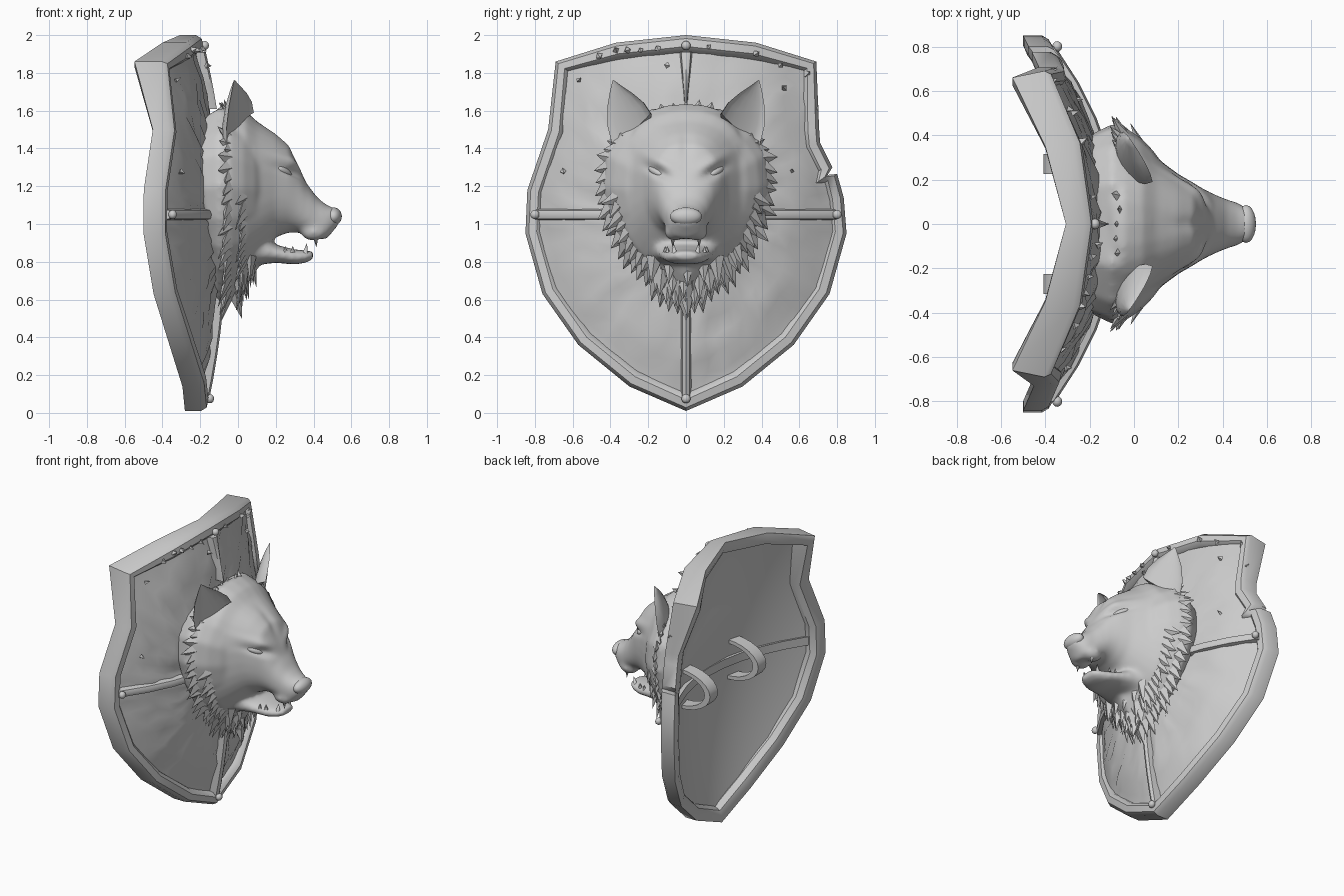
import bpy, bmesh, math, random
from mathutils import Vector, Matrix

if "Cube" in bpy.data.objects:
    bpy.data.objects.remove(bpy.data.objects["Cube"])
random.seed(4)
U = random.uniform


def finish(bm, name, angle=35):
    bmesh.ops.recalc_face_normals(bm, faces=bm.faces[:])
    me = bpy.data.meshes.new(name)
    bm.to_mesh(me)
    bm.free()
    ob = bpy.data.objects.new(name, me)
    bpy.context.collection.objects.link(ob)
    bpy.ops.object.select_all(action='DESELECT')
    ob.select_set(True)
    bpy.context.view_layer.objects.active = ob
    bpy.ops.object.shade_smooth_by_angle(angle=math.radians(angle))
    return ob


def loft(bm, rings, ring_loop=False):
    vs = [[bm.verts.new(p) for p in r] for r in rings]
    n = len(vs[0])
    for a, b in zip(vs, vs[1:] + ([vs[0]] if ring_loop else [])):
        for i in range(n):
            j = (i + 1) % n
            bm.faces.new((a[i], a[j], b[j], b[i]))
    if not ring_loop:
        bm.faces.new(vs[0])
        bm.faces.new(vs[-1])


def blob(bm, c, r, tilt=0, turn=0):
    m = (Matrix.Translation(c) @ Matrix.Rotation(turn, 4, 'Z') @ Matrix.Rotation(tilt, 4, 'X')
         @ Matrix.Diagonal((*r, 1)))
    bmesh.ops.create_icosphere(bm, subdivisions=3, radius=1, matrix=m)


def spike(bm, base, tip, r, sides=4, flat=1):
    base, tip = Vector(base), Vector(tip)
    d = (tip - base).normalized()
    u = d.cross(Vector((1, 0, 0))) if abs(d.x) < .95 else d.cross(Vector((0, 1, 0)))
    u.normalize()
    w = d.cross(u) * flat
    ring = [bm.verts.new(base + r * (u * math.cos(a) + w * math.sin(a)))
            for a in [2 * math.pi * i / sides for i in range(sides)]]
    t = bm.verts.new(tip)
    for i in range(sides):
        bm.faces.new((ring[i], ring[(i + 1) % sides], t))
    bm.faces.new(ring)


def resample(pts, k):
    return [(a[0] + (b[0] - a[0]) * i / k, a[1] + (b[1] - a[1]) * i / k)
            for a, b in zip(pts, pts[1:] + pts[:1]) for i in range(k)]


def face_x(y, z):  # curved front surface of the shield
    return -0.06 - 0.12 * (z - 0.95) ** 2 - 0.45 * y * y


# shield outline in (y, z); the right edge carries a battle notch
lower = [(.85, .95), (.76, .63), (.57, .36), (.3, .14)]
right = [(.37, 1.96), (.69, 1.86), (.705, 1.5), (.71, 1.43), (.775, 1.3), (.75, 1.26),
         (.80, 1.265), (.835, 1.14)] + lower
left = [(.37, 1.96), (.69, 1.86), (.73, 1.5), (.84, 1.18)] + lower
mirrored = [(-y, z) for y, z in reversed(left)]
outline = [(0, 2.0)] + right + [(0, .01)] + mirrored

# rim: chamfered section swept round the outline
bm = bmesh.new()
section = [(0, -.115), (0, -.03), (.018, .0), (.06, .01), (.085, -.01), (.1, -.06), (.08, -.1), (.045, -.115)]
rings = []
N = len(outline)
for i, (y, z) in enumerate(outline):
    a, b = Vector(outline[i - 1]), Vector(outline[(i + 1) % N])
    t = (b - a).normalized()
    n = Vector((t.y, -t.x))
    if n.dot(Vector((-y, 1.0 - z))) < 0:
        n = -n
    top = max(0, z - 1.5)
    rings.append([(face_x(y, z) + o - (.24 * top * abs(y) if o < -.09 else 0),
                   (y + n.x * d) * (1 - .12 * top * (o < -.09)), z + n.y * d) for d, o in section])
loft(bm, rings, True)
finish(bm, "shield_rim", 40)

# hammered panel with a smooth hollow back
bm = bmesh.new()
fine = resample([(0, 2.0)] + [(y * .98, z) for y, z in left] + [(0, .01)] + mirrored, 4)
steps = [.03, .15, .28, .4, .5, .59, .68, .77, .86, .94]


def panel_ring(s, off, rough):
    r = []
    for y, z in fine:
        yy, zz = y * s, 1.05 + (z - 1.05) * s
        if rough:
            yy, zz = yy + U(-.012, .012), zz + U(-.012, .012)
        r.append((face_x(yy, zz) + off + U(-rough, rough), yy, zz))
    return r


loft(bm, [panel_ring(s, -.045 if s < .8 else -.055, .014 if .3 < s < .9 else 0) for s in steps]
     + [panel_ring(s, -.085, 0) for s in reversed(steps)])
finish(bm, "shield_panel", 50)


# raised bands: rectangular strips following the curved surface
def band(name, pts, off, depth):
    bm = bmesh.new()
    rings = []
    for y, z, w, across in pts:
        sec = []
        for d, o in ((-1, -depth), (-.7, -.01), (0, 0), (.7, -.01), (1, -depth)):
            yy, zz = (y, z + d * w) if across else (y + d * w, z)
            sec.append((face_x(y, z) + off + o, yy, zz))
        rings.append(sec)
    loft(bm, rings)
    finish(bm, name, 50)


ys = [-.8 + .16 * i for i in range(11)]
band("cross_band", [(y, 1.05, .032, True) for y in ys], -.005, .06)
band("lower_band", [(0, .06 + .12 * i, .028, False) for i in range(9)], .0, .06)
band("upper_band", [(0, 1.91 - .06 * i, .036 - .006 * i, False) for i in range(6)], .0, .07)
band("back_brace", [(y * .95, 1.05, .03, True) for y in ys], -.075, .045)

# studs at the band ends
bm = bmesh.new()
for y, z in ((.8, 1.05), (-.8, 1.05), (0, 1.945), (0, .075)):
    blob(bm, (face_x(y, z) + .003, y, z), (.022, .024, .024))
finish(bm, "rim_studs")

# chips and splinters clinging to the rim and panel
bm = bmesh.new()
chips = [(-.46, 1.89), (-.37, 1.92), (-.31, 1.92), (-.24, 1.92), (-.15, 1.93), (.12, 1.94), (.37, 1.9),
         (.5, 1.84), (.64, 1.79), (.69, 1.62), (.56, 1.28), (-.57, 1.76), (-.7, 1.53), (-.65, 1.28),
         (-.1, 1.84), (.52, 1.72)]
for y, z in chips:
    x = face_x(y, z) - (.01 if z > 1.82 else .045)
    spike(bm, (x, y, z), (x + .03, y + U(-.02, .02), z + U(-.02, .02)), U(.013, .024), 4)
finish(bm, "rim_chips", 10)

# two arm loops behind
for side, y in (("right", -.27), ("left", .27)):
    bm = bmesh.new()
    rings = []
    x0 = face_x(y, 1.05) - .07
    for i in range(13):
        a = math.pi * i / 12
        rings.append([(x0 - r * math.sin(a) * 1.75, y + w, 1.05 + r * math.cos(a))
                      for r, w in ((.14, -.045), (.14, .045), (.115, .045), (.115, -.045))])
    loft(bm, rings)
    finish(bm, "arm_loop_" + side)

# head: mane, skull with muzzle, and lower jaw merged into one skin
half = [(.2, 1.63), (.37, 1.5), (.45, 1.38), (.47, 1.2), (.43, 1.02), (.35, .86), (.25, .74), (.13, .64)]
mane = [(0, 1.63)] + half + [(0, .55)] + [(-y, z) for y, z in reversed(half)]


def at(p, s, x):
    return (x, p[0] * s, 1.15 + (p[1] - 1.15) * s)


def oval(x, hw, zt, zb, e=2.4, n=32):
    pts = []
    for i in range(n):
        c, s = math.cos(2 * math.pi * i / n), math.sin(2 * math.pi * i / n)
        f = lambda v: math.copysign(abs(v) ** (2 / e), v)
        pts.append((x, hw * f(c), (zt + zb) / 2 + (zt - zb) / 2 * f(s)))
    return pts


bm = bmesh.new()
base = [(face_x(p[0] * .86, p[1]) - .055, *at(p, .86, 0)[1:]) for p in mane]
loft(bm, [base] + [[at(p, s, x) for p in mane] for x, s in
                   ((-.1, .96), (-.04, .93), (.03, .83), (.09, .7), (.14, .54), (.18, .4))])
loft(bm, [oval(*r) for r in ((-.1, .34, 1.62, .75), (-.05, .37, 1.64, .72), (.04, .35, 1.60, .76),
     (.1, .30, 1.545, .82), (.2, .225, 1.48, .93), (.27, .185, 1.42, .955), (.31, .16, 1.33, .955),
     (.36, .135, 1.22, .945), (.42, .11, 1.14, .92), (.47, .095, 1.10, .92), (.51, .07, 1.085, .97),
     (.535, .045, 1.065, 1.0))])
loft(bm, [oval(*r) for r in ((.02, .2, .97, .76), (.12, .17, .94, .785), (.2, .145, .89, .795),
     (.3, .115, .865, .785), (.36, .09, .86, .795), (.4, .055, .855, .815))])
for s in (1, -1):
    blob(bm, (.4, s * .06, .96), (.07, .055, .05))                # upper lip pad
head = finish(bm, "wolf_head", 60)
m = head.modifiers.new("skin", 'REMESH')
m.mode, m.voxel_size, m.use_smooth_shade = 'VOXEL', .014, True
bpy.ops.object.modifier_apply(modifier="skin")
m = head.modifiers.new("soften", 'SMOOTH')
m.factor, m.iterations = .5, 10
bpy.ops.object.modifier_apply(modifier="soften")
for v in head.data.vertices:  # shape brows, eye sockets and forehead furrow
    x, y, z = v.co
    if x > .08:
        k = abs(y) - .15
        v.co.x += .018 * math.exp(-(k / .08) ** 2 - ((z - 1.335 - .4 * k) / .03) ** 2)
        v.co.x -= .03 * math.exp(-(k / .06) ** 2 - ((z - 1.275 - .4 * k) / .025) ** 2)
        v.co.x -= .012 * math.exp(-(y / .03) ** 2 - ((z - 1.43) / .08) ** 2)

# eyes set on the socket surface
dg = bpy.context.evaluated_depsgraph_get()
dg.update()
bm = bmesh.new()
for s in (1, -1):
    ok, hit, _, _ = head.ray_cast(Vector((1, s * .16, 1.278)), Vector((-1, 0, 0)))
    blob(bm, (hit.x - .012 if ok else .2, s * .16, 1.278), (.022, .055, .02), s * .4, s * .8)
finish(bm, "eyes", 60)

# fur tufts: outer fringe, lower inner layer and throat beard
bm = bmesh.new()
for p in resample(mane, 3):
    if p[1] > 1.54 and abs(p[0]) > .18:
        continue
    tip = at(p, 1.05 + U(-.04, .04), -.09 + U(-.02, .02))
    drop = U(.02, .06) if p[1] < 1.5 else .0
    spike(bm, at(p, .88, -.05), (tip[0], tip[1], tip[2] - drop), .05, 4, .55)
    if p[1] < 1.15:
        tip = at(p, .96 + U(-.05, .05), -.0 + U(-.02, .02))
        spike(bm, at(p, .78, .03), (tip[0], tip[1], tip[2] - drop), .045, 4, .5)
for z, x, w in ((.8, .1, .17), (.73, .06, .14), (.68, .03, .1)):
    for k in range(-2, 3):
        y = w * k / 2 + U(-.015, .015)
        spike(bm, (x - .03, y * .9, z + .03), (x - abs(y) * .2, y, z - U(.09, .14)), .045, 4, .6)
spike(bm, (-.03, 0, .7), (.02, .01, .5), .06)
finish(bm, "fur_tufts", 30)

# ears: crescent sections rising to a point, hollow towards the outer front
for side, s in (("left", 1), ("right", -1)):
    bm = bmesh.new()
    rings = []
    for t, w, d in ((0, .15, .09), (.3, .132, .08), (.6, .088, .06), (.85, .036, .03), (1, .004, .004)):
        c = Vector((-.01 - .01 * t, .275 + .11 * t, 1.5 + .26 * t))
        u = Vector((-.5, .7, -.6 + .35 * t)).normalized()
        n = Vector((.75, .5, .1)).normalized()
        ring = []
        for i in range(16):
            a = 2 * math.pi * i / 16
            depth = math.sin(a) * d * (-.3 if math.sin(a) > 0 else .9) + .3 * d
            p = c + u * (w * math.cos(a)) + n * depth
            ring.append((p.x, s * p.y, p.z))
        rings.append(ring)
    loft(bm, rings)
    finish(bm, "ear_" + side, 60)

# nose
bm = bmesh.new()
blob(bm, (.505, 0, 1.04), (.045, .085, .048))
finish(bm, "nose", 60)

# teeth: fangs and small side teeth
bm = bmesh.new()
for s in (1, -1):
    spike(bm, (.41, s * .07, .945), (.415, s * .07, .875), .018, 8)
    spike(bm, (.355, s * .06, .84), (.365, s * .066, .9), .016, 8)
    for x in (.25, .29):
        spike(bm, (x, s * (.18 - .28 * x), .85), (x, s * (.18 - .28 * x), .885), .014, 6)
finish(bm, "teeth", 50)
